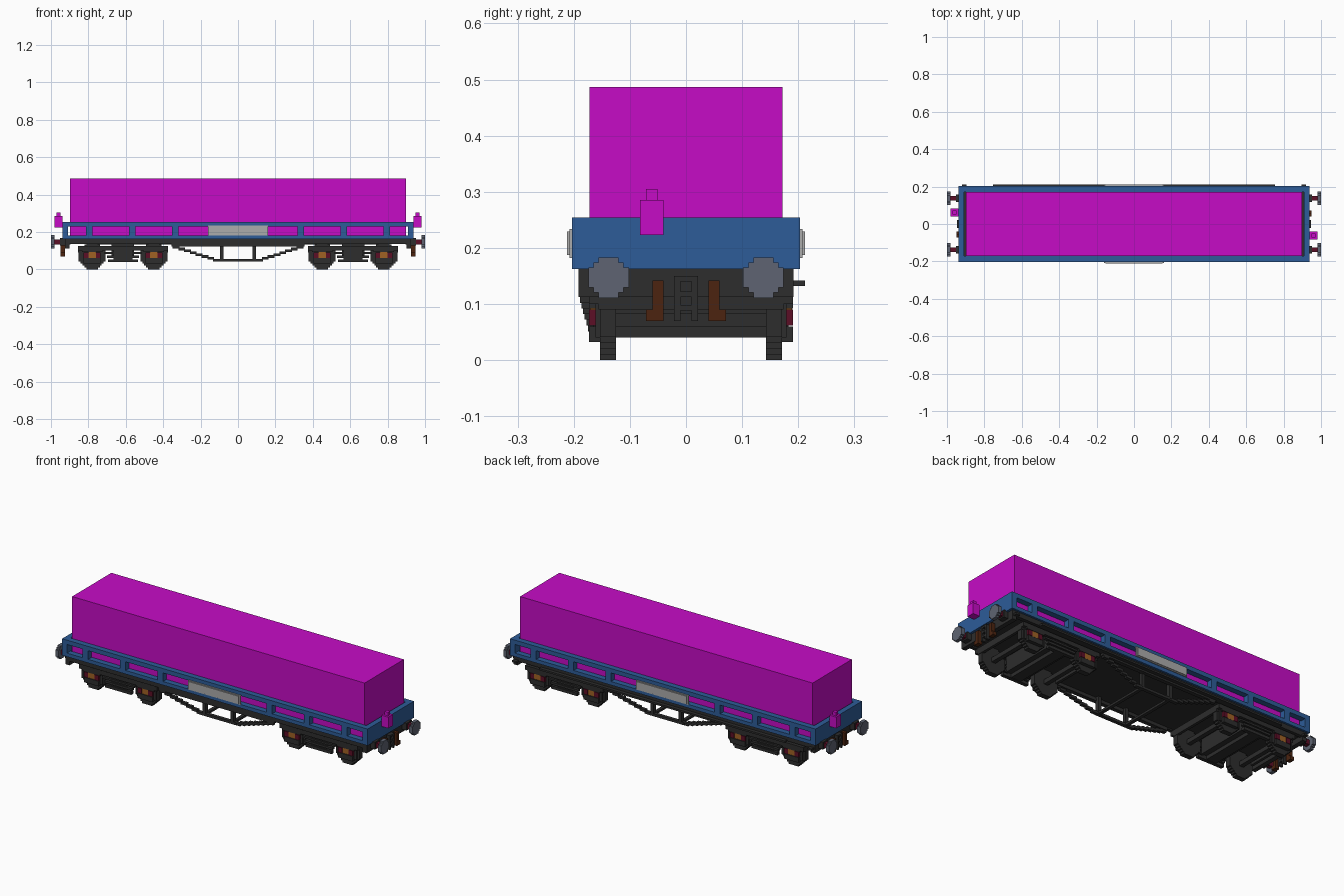
import bpy, bmesh, math

if "Cube" in bpy.data.objects:
    bpy.data.objects.remove(bpy.data.objects["Cube"], do_unlink=True)


def material(name, rgb):
    lin = [((c / 255 + 0.055) / 1.055) ** 2.4 if c > 10 else c / 255 / 12.92 for c in rgb]
    m = bpy.data.materials.new(name)
    m.use_nodes = True
    m.diffuse_color = (*lin, 1)
    m.node_tree.nodes["Principled BSDF"].inputs["Base Color"].default_value = (*lin, 1)
    return m


MAGENTA = material("magenta", (198, 12, 198))
BLUE = material("rail blue", (45, 92, 152))
DARK = material("charcoal", (45, 45, 45))
GREY = material("plate grey", (172, 172, 172))
SLATE = material("slate", (94, 100, 114))
BROWN = material("pipe brown", (76, 36, 16))
MAROON = material("maroon", (92, 14, 38))
ORANGE = material("axle orange", (160, 98, 36))


def finish(name, bm, mat):
    bmesh.ops.recalc_face_normals(bm, faces=bm.faces)
    me = bpy.data.meshes.new(name)
    bm.to_mesh(me)
    bm.free()
    me.materials.append(mat)
    ob = bpy.data.objects.new(name, me)
    bpy.context.collection.objects.link(ob)
    return ob


def boxes(name, mat, items):
    """One object from boxes given as (x0, x1, y0, y1, z0, z1)."""
    bm = bmesh.new()
    for x0, x1, y0, y1, z0, z1 in items:
        vs = bmesh.ops.create_cube(bm, size=1)["verts"]
        for v in vs:
            v.co = ((x0 + x1) / 2 + v.co.x * abs(x1 - x0),
                    (y0 + y1) / 2 + v.co.y * abs(y1 - y0),
                    (z0 + z1) / 2 + v.co.z * abs(z1 - z0))
    return finish(name, bm, mat)


def stepped_disc(name, mat, axis, centre, radius, depth, rows):
    """Round plate with a staircase outline, extruded along x or y."""
    h = 2 * radius / rows
    right = []
    for i in range(rows):
        z = -radius + i * h
        w = math.sqrt(max(radius ** 2 - (z + h / 2) ** 2, 0))
        w = max(round(w / h), 1) * h
        right += [(w, z), (w, z + h)]
    outline = [p for i, p in enumerate(right) if i == 0 or p != right[i - 1]]
    outline += [(-w, z) for w, z in reversed(outline)]
    bm = bmesh.new()
    cx, cy, cz = centre
    rings = []
    for d in (-depth / 2, depth / 2):
        rings.append([bm.verts.new((cx + d, cy + a, cz + b) if axis == 'X'
                                   else (cx + a, cy + d, cz + b)) for a, b in outline])
    n = len(outline)
    for ring in rings:
        bm.faces.new(ring)
    for i in range(n):
        j = (i + 1) % n
        bm.faces.new((rings[0][i], rings[0][j], rings[1][j], rings[1][i]))
    return finish(name, bm, mat)


# Load and floor
boxes("cargo_load", MAGENTA, [(-.898, .898, -.172, .172, .172, .487)])
boxes("floor", DARK, [(-.92, .92, -.18, .18, .142, .172),
                      (-.91, .91, -.192, -.172, .135, .163),
                      (-.91, .91, .172, .192, .135, .163)])

# Body walls: pierced sides and solid ends
posts = [s * p for p in (.105, .335, .565, .795) for s in (-1, 1)]
for label, s in (("left", -1), ("right", 1)):
    y0, y1 = s * .172, s * .203
    wall = [(-.938, .938, y0, y1, .23, .254), (-.938, .938, y0, y1, .162, .182)]
    wall += [(p - .017, p + .017, y0, y1, .182, .23) for p in posts]
    boxes("front_side_wall" if s < 0 else "back_side_wall", BLUE, wall)
    boxes("front_name_plate" if s < 0 else "back_name_plate", GREY,
          [(-.16, .16, s * .203, s * .208, .182, .234),
           (-.152, .152, s * .208, s * .212, .187, .229)])
    boxes(label + "_end_wall", BLUE, [(s * .908, s * .938, -.203, .203, .162, .254)])

# Brake rod along the back
boxes("brake_rod", DARK, [(-.755, .755, .192, .212, .132, .142),
                          (-.92, -.895, .192, .212, .132, .142),
                          (.895, .92, .192, .212, .132, .142)])

# Truss: stepped diagonals leaning inward, posts and cross members
for s in (-1, 1):
    truss = [(-.355, .355, s * .17, s * .192, .122, .136)]
    steps = 8
    for i in range(steps):
        t = i / (steps - 1)
        xa, z, y = .35 - .031 * i, .118 - .07 * t, .192 - .02 * t
        for m in (-1, 1):
            truss.append((m * xa, m * (xa - .036), s * (y - .018), s * y, z - .006, z + .008))
    truss.append((-.11, .11, s * .154, s * .173, .042, .056))
    truss += [(m * .077, m * .095, s * .154, s * .174, .05, .145) for m in (-1, 1)]
    boxes("front_truss" if s < 0 else "back_truss", DARK, truss)
boxes("truss_cross_members", DARK,
      [(m * .077, m * .095, -.16, .16, .044, .056) for m in (-1, 1)])

# Bogies
YC = .009
for label, bx in (("right", -.615), ("left", .615)):
    wheels = [bx - .165, bx + .165]
    boxes(label + "_bogie_bolster", DARK,
          [(bx - .06, bx + .06, YC - .165, YC + .165, .06, .145),
           (bx - .03, bx + .03, YC - .165, YC + .165, .04, .06),
           (bx - .24, bx - .225, YC - .165, YC + .165, .09, .125),
           (bx + .225, bx + .24, YC - .165, YC + .165, .09, .125)])
    boxes(label + "_axles", DARK,
          [(w - .012, w + .012, YC - .165, YC + .165, .06, .084) for w in wheels])
    for s in (-1, 1):
        side = "front" if s < 0 else "back"

        def y(v):
            return YC + s * v

        frame = [(bx - .24, bx + .24, y(.162), y(.182), .1, .124),
                 (bx - .1, bx + .1, y(.162), y(.18), .082, .092),
                 (bx - .085, bx + .085, y(.162), y(.182), .062, .074),
                 (bx - .08, bx + .08, y(.162), y(.182), .038, .054),
                 (bx - .05, bx + .05, y(.162), y(.174), .038, .11)]
        for w in wheels:
            frame += [(w - .06, w + .06, y(.162), y(.17), .04, .12),
                      (w - .055, w + .055, y(.162), y(.182), .092, .115),
                      (w - .045, w + .045, y(.162), y(.182), .032, .06)]
            stepped_disc(f"{label}_{side}_wheel", DARK, 'Y', (w, y(.148), .072), .072, .029, 14)
        boxes(f"{label}_{side}_bogie_frame", DARK, frame)
        boxes(f"{label}_{side}_axle_boxes", ORANGE,
              [(w - .02, w + .02, y(.165), y(.18), .062, .092) for w in wheels])
        boxes(f"{label}_{side}_axle_springs", MAROON,
              [(w + m * .02, w + m * .045, y(.165), y(.182), .062, .09)
               for w in wheels for m in (-1, 1)])

# Ends: buffers, coupling, pipes and tail lamps
for label, e in (("right", -1), ("left", 1)):
    boxes(label + "_headstock", DARK, [(e * .9, e * .925, -.192, .192, .112, .163)])
    for s in (-1, 1):
        yc = s * .138
        boxes(f"{label}_buffer_sleeve", DARK,
              [(e * .92, e * .952, yc - .02, yc + .02, .127, .167)])
        boxes(f"{label}_buffer_shaft", MAROON,
              [(e * .95, e * .985, yc - .013, yc + .013, .134, .16)])
        stepped_disc(f"{label}_buffer_head", SLATE, 'X', (e * .99, yc, .147), .036, .02, 8)
        boxes(f"{label}_brake_pipe", BROWN,
              [(e * .925, e * .948, s * .04, s * .06, .088, .142),
               (e * .925, e * .948, s * .04, s * .071, .07, .09)])
    # Chain coupling
    chain = [(e * .925, e * .947, m * .01, m * .021, .07, .15) for m in (-1, 1)]
    chain += [(e * .925, e * .947, -.012, .012, z, z + .01) for z in (.14, .112, .088)]
    boxes(label + "_coupling", DARK, chain)
    # Tail lamp
    yl = -e * .061
    boxes(label + "_tail_lamp", MAGENTA,
          [(e * .938, e * .98, yl - .021, yl + .021, .223, .285),
           (e * .95, e * .97, yl - .01, yl + .01, .285, .305)])
